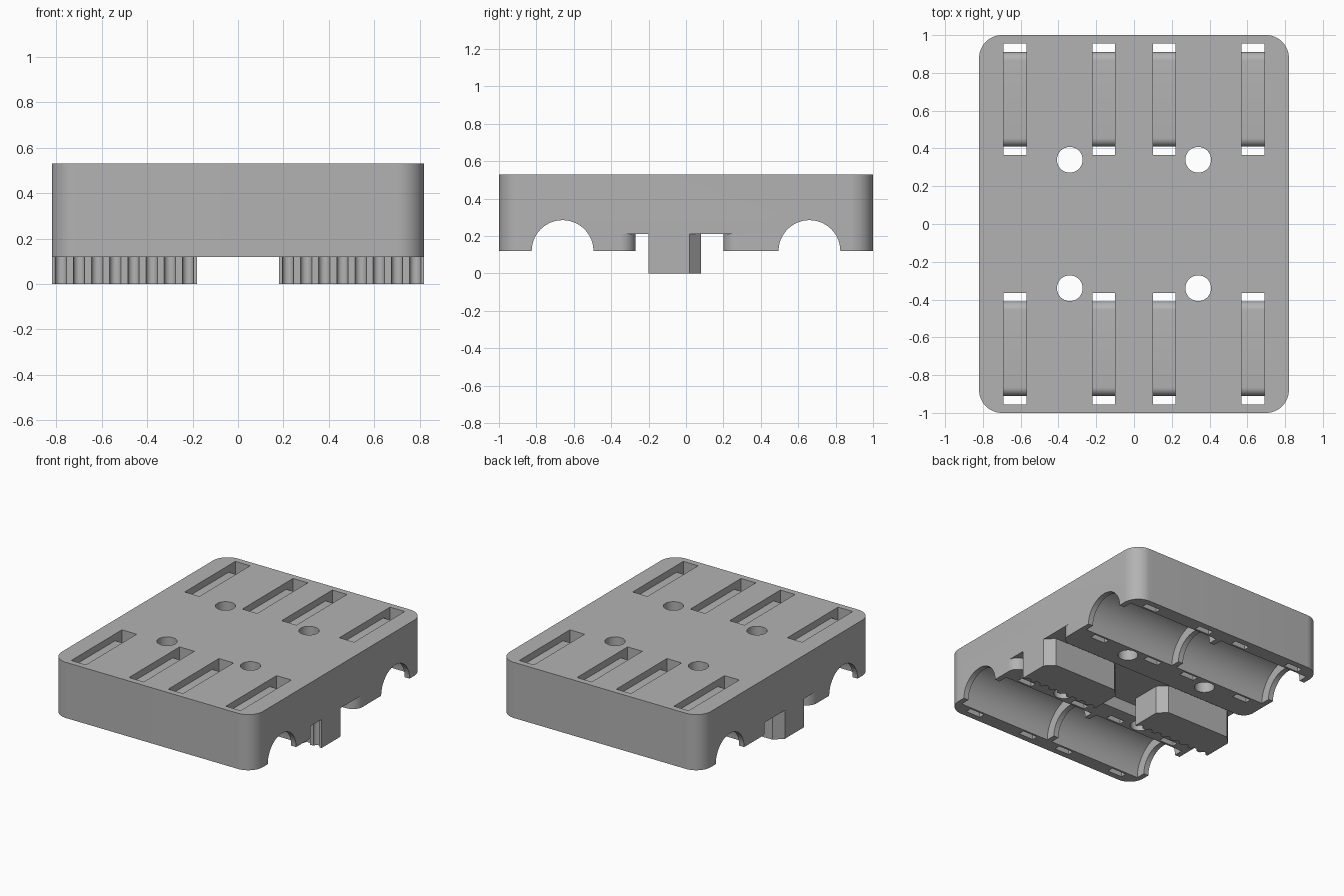
import bpy, bmesh
from math import sin, cos, pi, radians
from mathutils import Vector

old = bpy.data.objects.get("Cube")
if old:
    bpy.data.objects.remove(old, do_unlink=True)

grey = bpy.data.materials.new("plain grey")
grey.use_nodes = True
grey.diffuse_color = (0.45, 0.45, 0.45, 1)
grey.node_tree.nodes["Principled BSDF"].inputs["Base Color"].default_value = grey.diffuse_color


def arc(cx, cy, r, start, end, steps=12):
    """Points along an arc, angles in degrees."""
    angles = [radians(start + (end - start) * i / steps) for i in range(steps + 1)]
    return [(cx + r * cos(a), cy + r * sin(a)) for a in angles]


def prism(name, points, axis, low, high):
    """Extrude a flat profile along x (profile in y, z) or z (profile in x, y)."""
    bm = bmesh.new()
    place = (lambda p: (low, p[0], p[1])) if axis == "x" else (lambda p: (p[0], p[1], low))
    face = bm.faces.new([bm.verts.new(place(p)) for p in points])
    step = Vector((high - low, 0, 0)) if axis == "x" else Vector((0, 0, high - low))
    made = bmesh.ops.extrude_face_region(bm, geom=[face])["geom"]
    bmesh.ops.translate(bm, vec=step, verts=[v for v in made if isinstance(v, bmesh.types.BMVert)])
    bmesh.ops.recalc_face_normals(bm, faces=bm.faces)
    mesh = bpy.data.meshes.new(name)
    bm.to_mesh(mesh)
    bm.free()
    mesh.materials.append(grey)
    obj = bpy.data.objects.new(name, mesh)
    bpy.context.collection.objects.link(obj)
    return obj


def select(obj):
    bpy.ops.object.select_all(action="DESELECT")
    obj.select_set(True)
    bpy.context.view_layer.objects.active = obj


def cut(obj, cutter):
    """Subtract a cutter, then discard it."""
    select(obj)
    mod = obj.modifiers.new("cut", "BOOLEAN")
    mod.operation = "DIFFERENCE"
    mod.solver = "EXACT"
    mod.object = cutter
    bpy.ops.object.modifier_apply(modifier=mod.name)
    bpy.data.objects.remove(cutter, do_unlink=True)


def smooth(obj):
    select(obj)
    bpy.ops.object.shade_smooth_by_angle(angle=radians(32))


W, L, BASE, TOP = 0.82, 1.0, 0.12, 0.53
CORNER = 0.12

# Body plate with rounded upright corners
outline = []
for i, (sx, sy) in enumerate([(1, 1), (-1, 1), (-1, -1), (1, -1)]):
    outline += arc(sx * (W - CORNER), sy * (L - CORNER), CORNER, 90 * i, 90 * i + 90)
body = prism("carriage_body", outline, "z", BASE, TOP)

# Rod channels with two wider bearing pockets each
for y in (-0.66, 0.66):
    cut(body, prism("rod_cutter", arc(y, BASE, 0.165, 0, 360, 64)[:-1], "x", -1, 1))
    for x in (-0.4, 0.4):
        pocket = arc(y, BASE, 0.235, 0, 360, 64)[:-1]
        cut(body, prism("pocket_cutter", pocket, "x", x - 0.38, x + 0.38))

# Strap slots: a channel passing over a saddle with rounded shoulders
for y in (-0.66, 0.66):
    inner, outer, saddle, r = 0.25, 0.295, 0.48, 0.045
    strap = [(y + outer, 0), (y + outer, 0.6), (y - outer, 0.6), (y - outer, 0), (y - inner, 0)]
    strap += arc(y - inner + r, saddle - r, r, 180, 90, 8)
    strap += arc(y + inner - r, saddle - r, r, 90, 0, 8)
    strap.append((y + inner, 0))
    for x in (-0.63, -0.16, 0.16, 0.63):
        cut(body, prism("strap_cutter", strap, "x", x - 0.06, x + 0.06))

# Belt passage under the middle, flaring out at both ends
near, far, flare = -0.27, 0.20, 0.08
side = W - flare
passage = [(0.9, far + flare)] + arc(side, far + flare, flare, 0, -90)
passage += arc(-side, far + flare, flare, 270, 180) + [(-0.9, far + flare)]
passage += [(-0.9, near - flare)] + arc(-side, near - flare, flare, 180, 90)
passage += arc(side, near - flare, flare, 90, 0) + [(0.9, near - flare)]
cut(body, prism("passage_cutter", passage, "z", 0, 0.21))

# Screw holes
for x in (-0.34, 0.34):
    for y in (-0.34, 0.34):
        cut(body, prism("hole_cutter", arc(x, y, 0.068, 0, 360, 40)[:-1], "z", 0, 1))
smooth(body)

# Belt clamps: chamfered at the back, toothed along the front
PITCH, TEETH = 0.08, 8
for name, sx in (("left_belt_clamp", 1), ("right_belt_clamp", -1)):
    profile = [(W, 0.02), (W - 0.06, 0.08), (0.24, 0.08), (0.18, 0.02), (0.18, -0.2)]
    for i in range(TEETH):
        centre = 0.18 + PITCH * (i + 0.5)
        profile += arc(centre, -0.2, 0.025, 180, 0, 8)
    profile.append((W, -0.2))
    smooth(prism(name, [(sx * x, y) for x, y in profile], "z", 0, 0.22))
